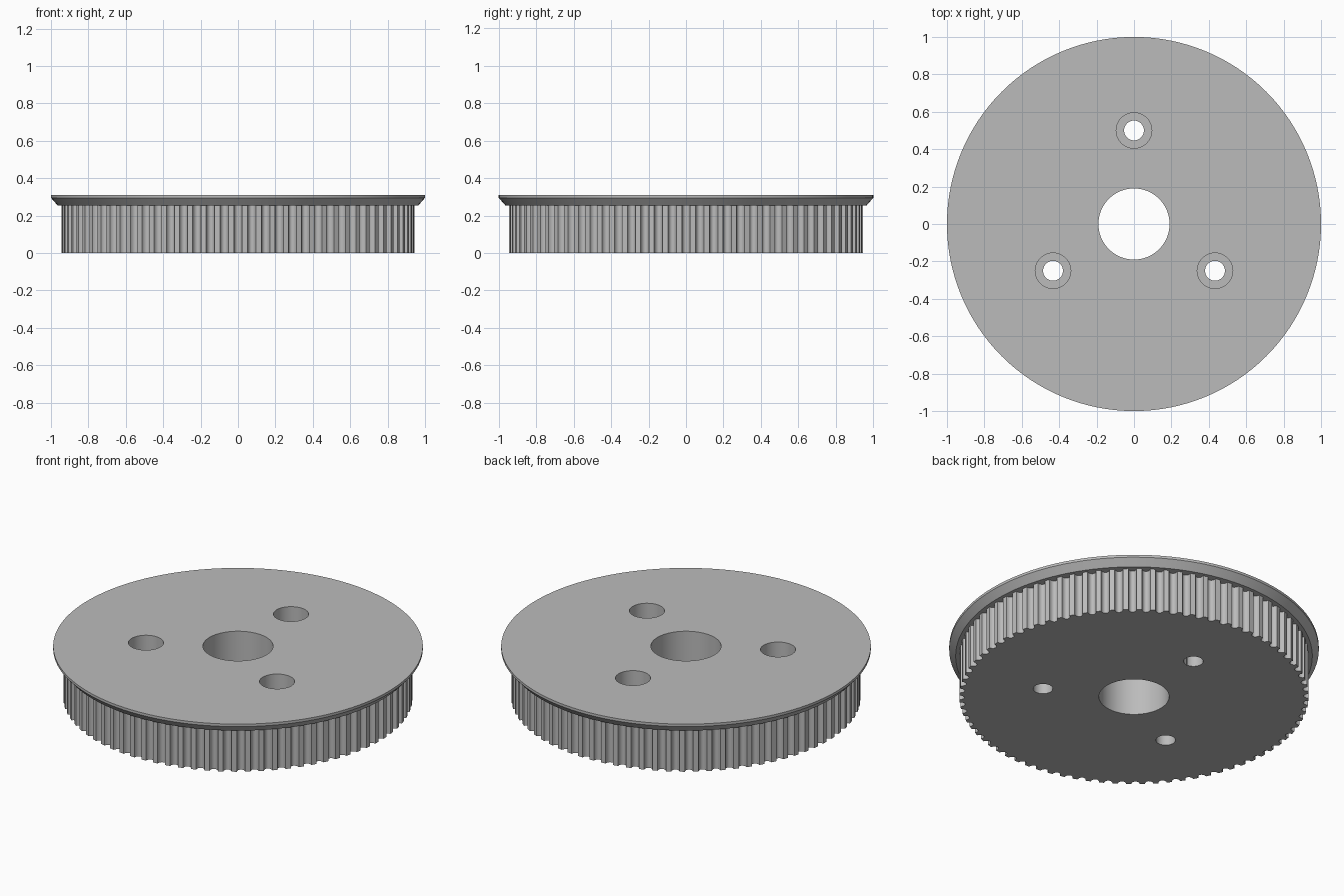
import bpy
import bmesh
from math import sin, cos, pi, radians

TEETH = 80
TIP = 0.945          # radius of the tooth lands
DEPTH = 0.028        # groove depth
HALF = 0.0225        # groove half width
RIM_Z, TOP = 0.255, 0.31

cube = bpy.data.objects.get("Cube")
if cube:
    bpy.data.objects.remove(cube, do_unlink=True)

grey = bpy.data.materials.new("plain_grey")
grey.use_nodes = True
colour = (0.5, 0.5, 0.5, 1)
grey.diffuse_color = colour
grey.node_tree.nodes["Principled BSDF"].inputs["Base Color"].default_value = colour


def circle(radius, n=128):
    return [(radius * cos(2 * pi * i / n), radius * sin(2 * pi * i / n)) for i in range(n)]


def loft(name, sections, centre=(0, 0)):
    """Closed solid through a list of (outline, height) with equal point counts."""
    bm = bmesh.new()
    rings = [[bm.verts.new((x + centre[0], y + centre[1], z)) for x, y in pts]
             for pts, z in sections]
    n = len(rings[0])
    for low, high in zip(rings, rings[1:]):
        for i in range(n):
            j = (i + 1) % n
            bm.faces.new((low[i], low[j], high[j], high[i]))
    bm.faces.new(rings[0][::-1])
    bm.faces.new(rings[-1])
    mesh = bpy.data.meshes.new(name)
    bm.to_mesh(mesh)
    bm.free()
    mesh.materials.append(grey)
    obj = bpy.data.objects.new(name, mesh)
    bpy.context.collection.objects.link(obj)
    return obj


def combine(target, tool, operation):
    """Apply a boolean and discard the tool."""
    bpy.context.view_layer.objects.active = target
    mod = target.modifiers.new("combine", 'BOOLEAN')
    mod.operation, mod.solver, mod.object = operation, 'EXACT', tool
    bpy.ops.object.modifier_apply(modifier=mod.name)
    bpy.data.objects.remove(tool, do_unlink=True)


# Toothed outline: a rounded groove per pitch, lands between
outline = []
STEPS = 8
for t in range(TEETH):
    mid = 2 * pi * t / TEETH
    for s in range(STEPS + 1):
        a = pi * s / STEPS
        ang = mid - HALF * cos(a) / TIP
        r = TIP - DEPTH * sin(a)
        outline.append((r * cos(ang), r * sin(ang)))

pulley = loft("toothed_pulley", [(outline, 0), (outline, RIM_Z + 0.02)])

# Flared flange on top
flange = loft("flange", [(circle(0.965), RIM_Z), (circle(1), 0.295), (circle(1), TOP)])
combine(pulley, flange, 'UNION')

# Centre bore
combine(pulley, loft("bore", [(circle(0.19), -0.1), (circle(0.19), 0.5)]), 'DIFFERENCE')

# Three counterbored screw holes
for k in range(3):
    a = radians(90 + 120 * k)
    centre = (0.5 * cos(a), 0.5 * sin(a))
    for name, radius, floor in (("screw_hole", 0.053, -0.1), ("counterbore", 0.095, 0.18)):
        ring = circle(radius, 64)
        combine(pulley, loft(name, [(ring, floor), (ring, 0.5)], centre), 'DIFFERENCE')

# Smooth curved walls, sharp rims
bpy.ops.object.select_all(action='DESELECT')
pulley.select_set(True)
bpy.context.view_layer.objects.active = pulley
bpy.ops.object.shade_smooth_by_angle(angle=radians(30))
